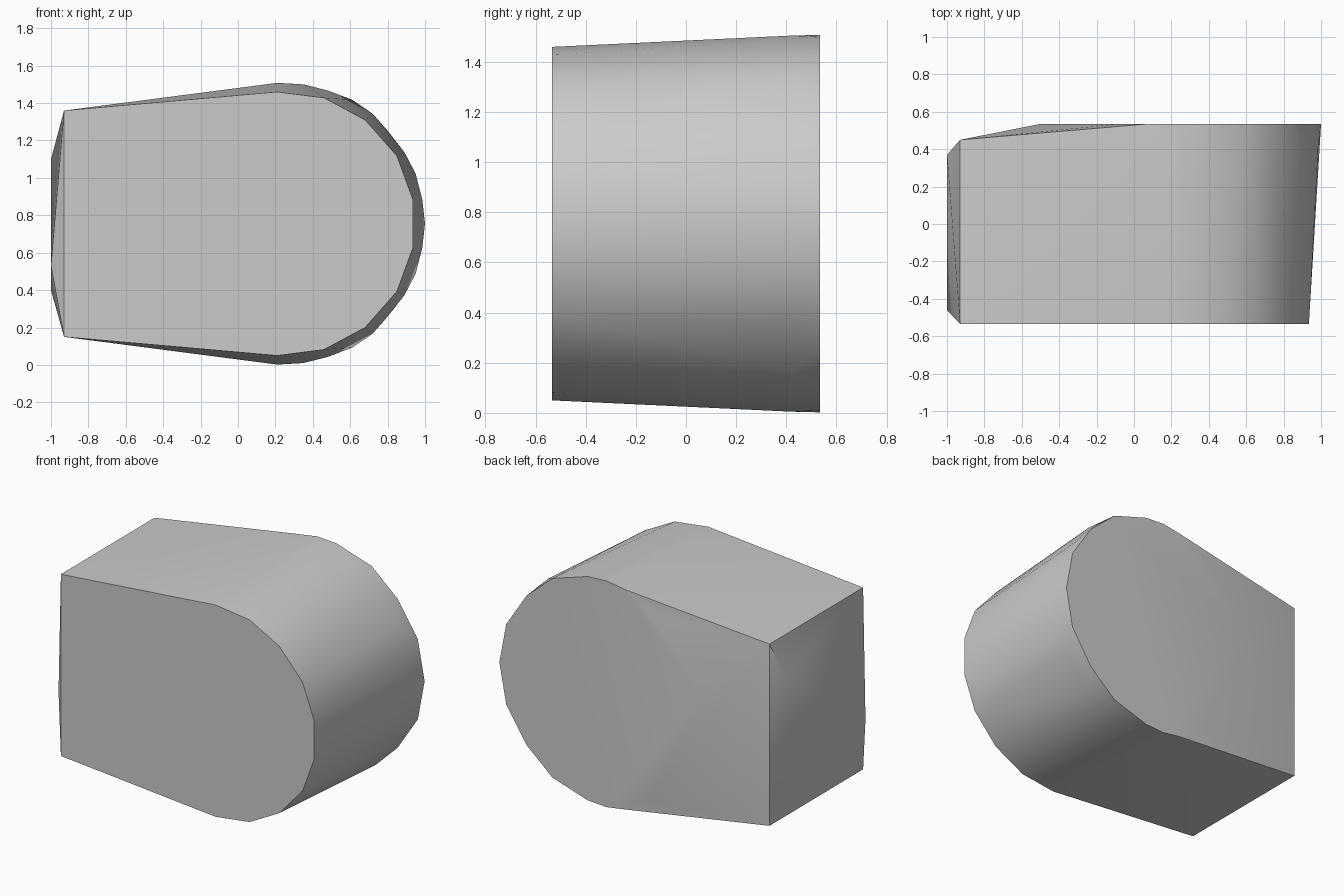
import bpy
import bmesh
import math

cube = bpy.data.objects.get("Cube")
if cube:
    bpy.data.objects.remove(cube, do_unlink=True)

MID = 0.755    # height of the mirror plane
FRONT, RIM, BACK = -0.535, 0.42, 0.535


def mirrored(y, outline):
    """Points at depth y, given as (x, height above the middle), mirrored vertically."""
    return [(x, y, MID + side * h) for x, h in outline for side in (1, -1)]


# Flat front outline: straight sides running into a faceted round end
front_outline = [(-0.93, 0.605), (0.21, 0.705), (0.46, 0.673), (0.68, 0.555),
                 (0.85, 0.362), (0.935, 0.13)]

# Slightly larger round end at the back, with a staggered ring before it
rim_outline = [(0.25, 0.75), (0.48, 0.712), (0.72, 0.588), (0.89, 0.382), (0.985, 0.13)]
back_outline = [(-0.08, 0.64), (0.08, 0.733), (0.21, 0.753), (0.35, 0.745),
                (0.61, 0.663), (0.8, 0.497), (0.95, 0.267), (1.0, 0)]

points = mirrored(FRONT, front_outline)
points += mirrored(RIM, rim_outline)
points += mirrored(BACK, back_outline)

# Square corners at the back of the straight end, and the back plate's tip
points += mirrored(0.45, [(-0.93, 0.605)])
points += [(-0.5, BACK, 0.75), (-0.5, BACK, 0.93)]

# Shallow bulge of the straight end
points += [(-1.0, 0.37, 1.1), (-1.0, 0.2, 0.4), (-1.0, -0.46, 0.53)]

# Skin all points with one convex shell
bm = bmesh.new()
for p in points:
    bm.verts.new(p)
bmesh.ops.remove_doubles(bm, verts=bm.verts, dist=0.0005)
bmesh.ops.convex_hull(bm, input=bm.verts)
loose = [v for v in bm.verts if not v.link_faces]
bmesh.ops.delete(bm, geom=loose, context="VERTS")
bmesh.ops.dissolve_limit(bm, angle_limit=math.radians(0.5),
                         verts=bm.verts, edges=bm.edges)
bmesh.ops.recalc_face_normals(bm, faces=bm.faces)
mesh = bpy.data.meshes.new("rounded_block")
bm.to_mesh(mesh)
bm.free()

block = bpy.data.objects.new("rounded_block", mesh)
bpy.context.collection.objects.link(block)

# Plain grey
grey = bpy.data.materials.new("light_grey")
grey.use_nodes = True
colour = (0.6, 0.6, 0.6, 1)
grey.diffuse_color = colour
for node in grey.node_tree.nodes:
    if node.type == "BSDF_PRINCIPLED":
        node.inputs["Base Color"].default_value = colour
mesh.materials.append(grey)

# Smooth round side, crisp rims
bpy.ops.object.select_all(action="DESELECT")
block.select_set(True)
bpy.context.view_layer.objects.active = block
bpy.ops.object.shade_smooth_by_angle(angle=math.radians(30))
